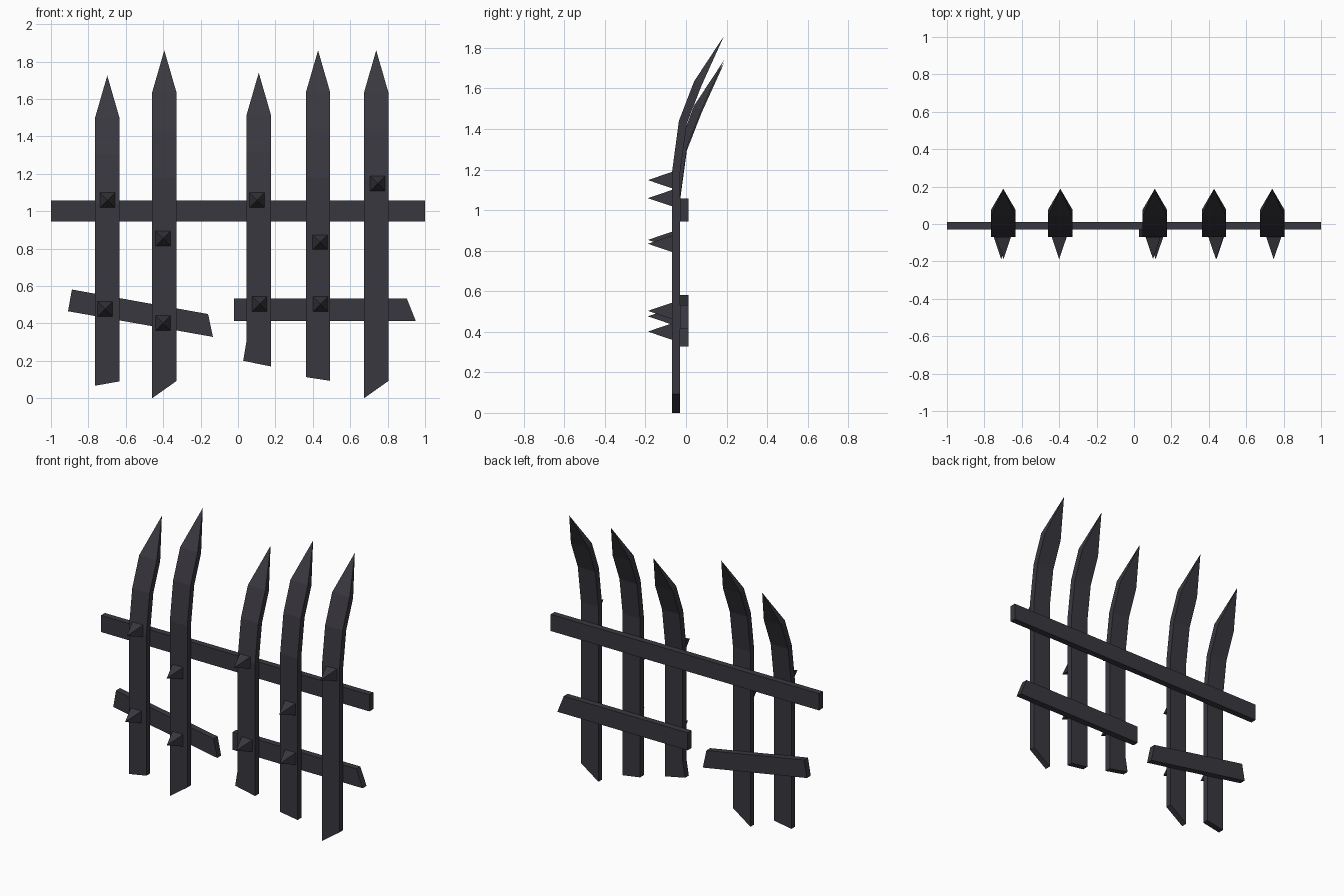
import bpy, bmesh

if "Cube" in bpy.data.objects:
    bpy.data.objects.remove(bpy.data.objects["Cube"])

iron = bpy.data.materials.new("dark_iron_wood")
iron.diffuse_color = (0.041, 0.039, 0.050, 1)
iron.use_nodes = True
iron.node_tree.nodes["Principled BSDF"].inputs["Base Color"].default_value = iron.diffuse_color


def add_object(name, verts, faces):
    mesh = bpy.data.meshes.new(name)
    mesh.from_pydata(verts, [], faces)
    bm = bmesh.new()
    bm.from_mesh(mesh)
    bmesh.ops.recalc_face_normals(bm, faces=bm.faces)
    bm.to_mesh(mesh)
    bm.free()
    mesh.materials.append(iron)
    obj = bpy.data.objects.new(name, mesh)
    bpy.context.collection.objects.link(obj)
    return obj


def rail(name, outline, y0=-0.03, y1=0.012):
    """Extrude an x-z outline through the rail thickness."""
    n = len(outline)
    verts = [(x, y, z) for y in (y0, y1) for x, z in outline]
    faces = [tuple(range(n)), tuple(range(n, 2 * n))]
    faces += [(i, (i + 1) % n, n + (i + 1) % n, n + i) for i in range(n)]
    add_object(name, verts, faces)


# bend of a full-height picket: (front y, front z, back y, back z)
BEND = [(-0.07, 1.18, -0.03, 1.178),
        (-0.035, 1.44, 0.004, 1.428),
        (0.04, 1.635, 0.077, 1.615)]
TIP = (0.188, 1.86)


def picket(name, x0, x1, z_left, z_right, drop=0.0, chip=None):
    """Loft four-cornered sections up to a pointed, backward-bent tip."""
    left = chip if chip is not None else x0
    rings = [[(left, -0.07, z_left), (x1, -0.07, z_right),
              (x1, -0.03, z_right), (left, -0.03, z_left)]]
    levels = [(fy, fz - drop, by, bz - drop) for fy, fz, by, bz in BEND]
    if chip is not None:
        levels.insert(0, (-0.07, 0.31, -0.03, 0.31))
    for fy, fz, by, bz in levels:
        rings.append([(x0, fy, fz), (x1, fy, fz), (x1, by, bz), (x0, by, bz)])
    verts = [v for r in rings for v in r]
    faces = [(0, 1, 2, 3)]
    for k in range(len(rings) - 1):
        a = 4 * k
        faces += [(a + i, a + (i + 1) % 4, a + 4 + (i + 1) % 4, a + 4 + i)
                  for i in range(4)]
    tip, last = len(verts), 4 * (len(rings) - 1)
    verts.append(((x0 + x1) / 2, TIP[0], TIP[1] - drop))
    faces += [(last + i, last + (i + 1) % 4, tip) for i in range(4)]
    add_object(name, verts, faces)


def stud(name, x, z, r=0.04):
    """Pyramid spike on the front face."""
    verts = [(x - r, -0.07, z - r), (x + r, -0.07, z - r),
             (x + r, -0.07, z + r), (x - r, -0.07, z + r), (x, -0.188, z)]
    add_object(name, verts, [(0, 1, 2, 3)] + [(i, (i + 1) % 4, 4) for i in range(4)])


# rails
rail("top_rail", [(-1, 0.945), (1, 0.945), (1, 1.057), (-1, 1.057)])
rail("lower_left_rail", [(-0.909, 0.465), (-0.134, 0.328), (-0.16, 0.45), (-0.888, 0.581)])
rail("lower_right_rail", [(-0.021, 0.414), (0.95, 0.414), (0.903, 0.532), (-0.021, 0.532)])

# pickets
picket("picket_1", -0.764, -0.634, 0.067, 0.09, drop=0.135)
picket("picket_2", -0.459, -0.329, 0.0, 0.092)
picket("picket_3", 0.046, 0.176, 0.2, 0.17, drop=0.12, chip=0.028)
picket("picket_4", 0.363, 0.493, 0.113, 0.093)
picket("picket_5", 0.674, 0.804, 0.0, 0.092)

# spiked studs
for i, (x, z) in enumerate([(-0.698, 1.059), (-0.4, 0.853), (-0.71, 0.476),
                            (-0.4, 0.401), (0.102, 1.059), (0.438, 0.834),
                            (0.116, 0.503), (0.441, 0.503), (0.747, 1.148)]):
    stud(f"stud_{i + 1}", x, z)
